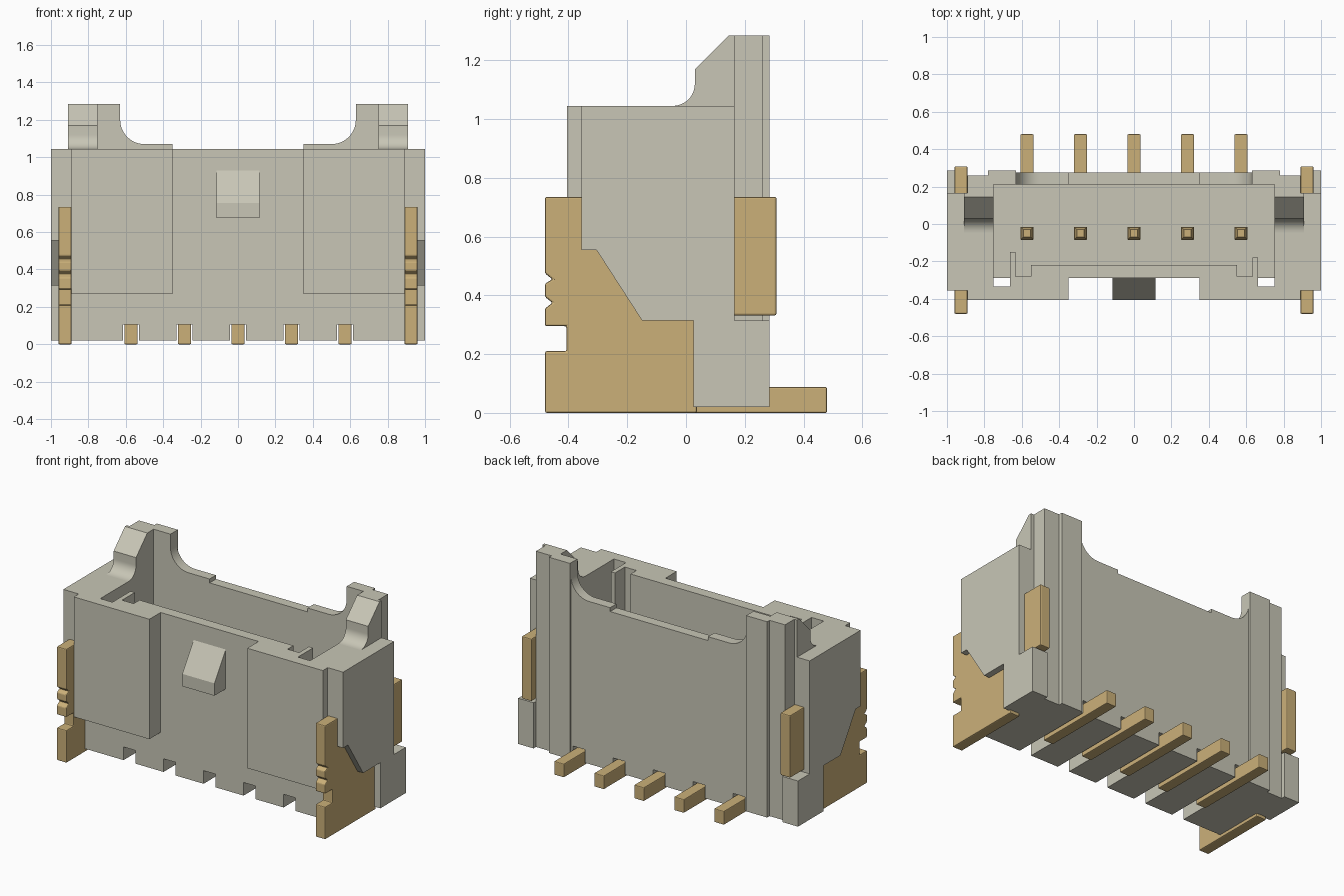
import bpy, bmesh, math
from mathutils import Vector

if "Cube" in bpy.data.objects:
    bpy.data.objects.remove(bpy.data.objects["Cube"], do_unlink=True)


def material(name, rgb):
    m = bpy.data.materials.new(name)
    m.use_nodes = True
    m.diffuse_color = (*rgb, 1)
    m.node_tree.nodes["Principled BSDF"].inputs["Base Color"].default_value = (*rgb, 1)
    return m


IVORY = material("ivory_plastic", (0.578, 0.565, 0.468))
GOLD = material("gold_metal", (0.597, 0.434, 0.191))


def prism(name, pts, axis, lo, hi, mat, bevel=0, taper=1):
    """Extrude a 2D outline along an axis; taper shrinks the far end."""
    place = {"x": lambda a, b, c: (c, a, b),
             "y": lambda a, b, c: (a, c, b),
             "z": lambda a, b, c: (a, b, c)}[axis]
    bm = bmesh.new()
    near = [bm.verts.new(place(a, b, lo)) for a, b in pts]
    ca = (min(p[0] for p in pts) + max(p[0] for p in pts)) / 2
    cb = (min(p[1] for p in pts) + max(p[1] for p in pts)) / 2
    far = [bm.verts.new(place(ca + (a - ca) * taper, cb + (b - cb) * taper, hi))
           for a, b in pts]
    bm.faces.new(near)
    bm.faces.new(far)
    n = len(pts)
    for i in range(n):
        j = (i + 1) % n
        bm.faces.new((near[i], near[j], far[j], far[i]))
    bmesh.ops.recalc_face_normals(bm, faces=bm.faces)
    me = bpy.data.meshes.new(name)
    bm.to_mesh(me)
    bm.free()
    me.materials.append(mat)
    ob = bpy.data.objects.new(name, me)
    bpy.context.collection.objects.link(ob)
    if bevel:
        mod = ob.modifiers.new("soft_edges", "BEVEL")
        mod.width = bevel
        mod.segments = 2
    return ob


def rect(a0, a1, b0, b1):
    return [(a0, b0), (a1, b0), (a1, b1), (a0, b1)]


def arc(ca, cb, r, start, end, n=12):
    return [(ca + r * math.cos(math.radians(start + (end - start) * i / n)),
             cb + r * math.sin(math.radians(start + (end - start) * i / n)))
            for i in range(n + 1)]


def mirrored(pts):
    return [(-a, b) for a, b in reversed(pts)]


def pair(name, pts, axis, lo, hi, mat, bevel=0):
    """Make the same part on both ends of the housing."""
    if axis == "x":
        prism("left_" + name, pts, "x", lo, hi, mat, bevel)
        prism("right_" + name, pts, "x", -hi, -lo, mat, bevel)
    else:
        prism("left_" + name, pts, axis, lo, hi, mat, bevel)
        prism("right_" + name, mirrored(pts), axis, lo, hi, mat, bevel)


PIN_X = [-0.572, -0.286, 0, 0.286, 0.572]
FLOOR, RIM, TOP = 0.27, 1.045, 1.285

# Underside outline with a groove for each pin
bottom = [(-0.78, 0.02)]
for px in PIN_X:
    bottom += [(px - 0.043, 0.02), (px - 0.043, 0.105),
               (px + 0.043, 0.105), (px + 0.043, 0.02)]
bottom.append((0.78, 0.02))

# Floor block
prism("base", bottom + [(0.78, FLOOR), (-0.78, FLOOR)], "y", -0.29, 0.21, IVORY)
pair("base_end", rect(0.78, 0.89, -0.29, 0.26), "z", 0.02, FLOOR, IVORY)


# Front and side walls with raised front pads and keyed inner slots
def shell_half(tab):
    return [(0.35, -0.29), (0.35, -0.405), (0.89, -0.405), (0.89, 0.26),
            (0.75, 0.26), (0.75, -0.335), (0.663, -0.335), (0.663, tab),
            (0.633, tab), (0.633, -0.28), (0.55, -0.28), (0.55, -0.22)]


prism("front_and_side_walls", shell_half(-0.18) + mirrored(shell_half(-0.15)),
      "z", FLOOR, RIM, IVORY)

# Back wall with a lowered middle and curved rises to the tall posts
rise = [(0.35, RIM), (0.35, 1.07)] + arc(0.5, 1.2, 0.13, -90, 0) + [(0.63, TOP), (0.78, TOP)]
prism("back_wall", bottom + list(reversed(rise)) + [(-a, b) for a, b in rise],
      "y", 0.21, 0.275, IVORY)
pair("back_rib", rect(0.63, 0.78, 0.25, 0.285), "z", 0.02, TOP, IVORY)
pair("back_post", rect(0.75, 0.89, 0.165, 0.26), "z", RIM, TOP, IVORY)

# Chamfered arms on top of the side walls
arm = [(0.165, RIM)] + list(reversed(arc(-0.045, 1.12, 0.075, -90, 0)))
arm = [(0.165, TOP), (0.145, TOP), (0.03, 1.17)] + arm[1:] + [(0.165, RIM)]
pair("top_arm", arm, "x", 0.75, 0.91, IVORY)

# Outer end columns covering the mounting plates
column = [(-0.355, RIM), (-0.355, 0.555), (-0.305, 0.555), (-0.15, 0.315),
          (0.025, 0.315), (0.025, 0.02), (0.285, 0.02), (0.285, 0.315),
          (0.165, 0.315), (0.165, RIM)]
pair("end_column", column, "x", 0.89, 1.0, IVORY)

# Latch bump on the front
prism("front_latch", [(-0.28, 0.675), (-0.405, 0.675), (-0.405, 0.755),
                      (-0.29, 0.93), (-0.28, 0.93)], "x", -0.115, 0.115, IVORY)

# Metal mounting plates with a slotted front edge
plate = [(0.308, 0.735), (-0.48, 0.735), (-0.48, 0.475), (-0.455, 0.455),
         (-0.48, 0.44), (-0.48, 0.395), (-0.455, 0.375), (-0.48, 0.355),
         (-0.48, 0.295), (-0.407, 0.295), (-0.407, 0.21), (-0.48, 0.21),
         (-0.48, 0.0), (0.037, 0.0), (0.037, 0.332), (0.308, 0.332)]
pair("mounting_plate", plate, "x", 0.89, 0.96, GOLD, 0.006)

# Contact pins: solder tail, upright and tapered tip
for i, px in enumerate(PIN_X, 1):
    prism(f"pin_{i}", [(-0.085, 0), (0.48, 0), (0.48, 0.088), (-0.015, 0.088),
                       (-0.015, 0.83), (-0.085, 0.83)],
          "x", px - 0.035, px + 0.035, GOLD, 0.005)
    prism(f"pin_tip_{i}", rect(px - 0.033, px + 0.033, -0.083, -0.017),
          "z", 0.825, 0.87, GOLD, taper=0.6)

# Smooth the curved rises and keep every other edge sharp
bpy.ops.object.select_all(action="DESELECT")
for ob in bpy.data.objects:
    if ob.type == "MESH" and ("arm" in ob.name or ob.name == "back_wall"):
        ob.select_set(True)
        bpy.context.view_layer.objects.active = ob
bpy.ops.object.shade_smooth_by_angle(angle=math.radians(25))
